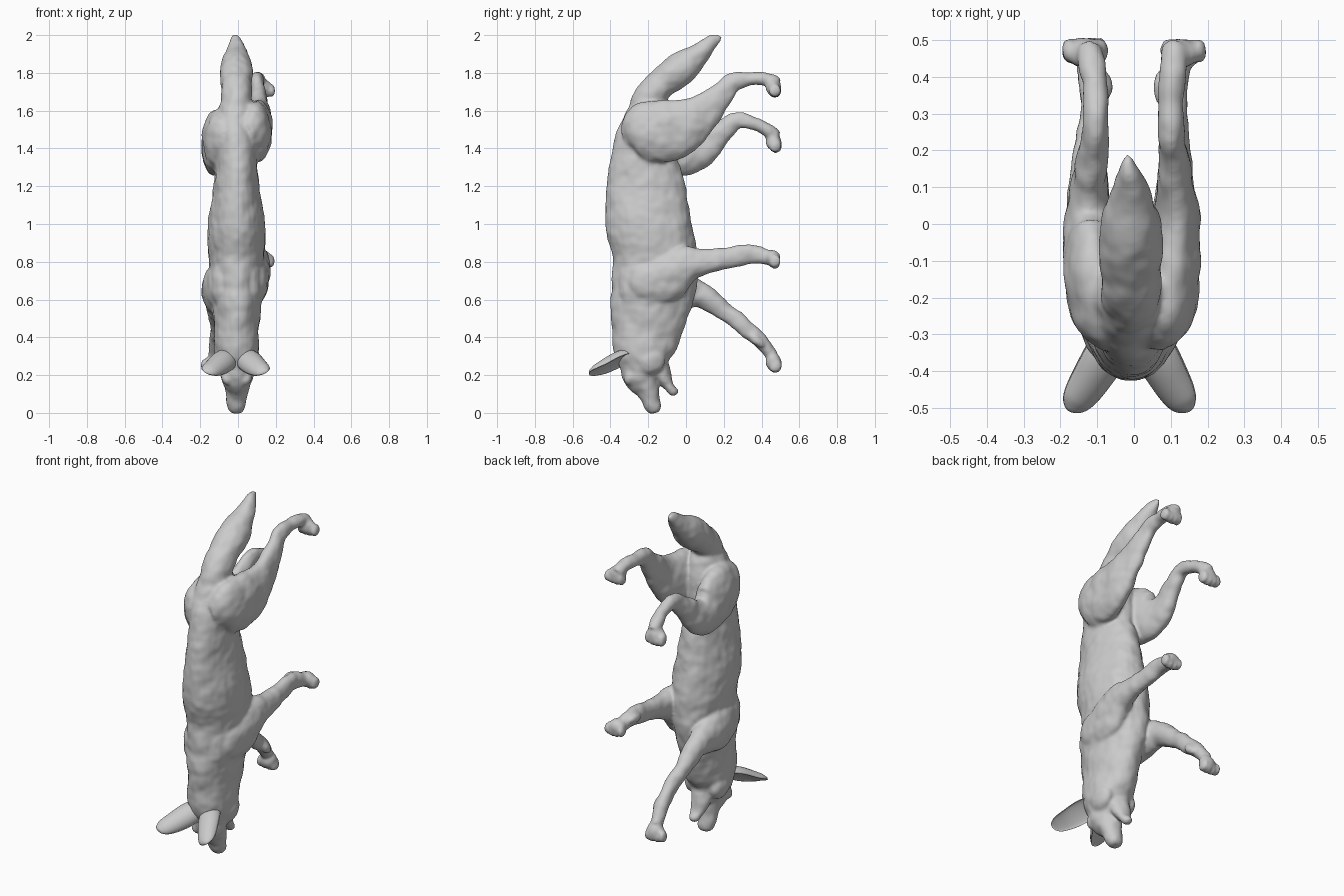
import bpy, bmesh, math
from mathutils import Vector, Matrix

X = Vector((1, 0, 0))


def spline(a, b, c, d, t):
    return 0.5 * (2 * b + (c - a) * t + (2 * a - 5 * b + 4 * c - d) * t * t
                  + (3 * b - a - 3 * c + d) * t ** 3)


def loft(bm, rows, sides=28, steps=6, cup=1.0, roll=0.0):
    """Smooth tube through rows of (x, y, z, half width, half depth)."""
    pts = []
    for i in range(len(rows) - 1):
        q = [rows[max(i - 1, 0)], rows[i], rows[i + 1], rows[min(i + 2, len(rows) - 1)]]
        for k in range(steps):
            pts.append([spline(*v, k / steps) for v in zip(*q)])
    pts.append(list(rows[-1]))
    rings = []
    for i, p in enumerate(pts):
        a, b = pts[max(i - 1, 0)], pts[min(i + 1, len(pts) - 1)]
        t = (Vector(b[:3]) - Vector(a[:3])).normalized()
        s = (X - t * t.dot(X)).normalized()
        n = t.cross(s)
        s, n = s * math.cos(roll) + n * math.sin(roll), n * math.cos(roll) - s * math.sin(roll)
        ring = []
        for j in range(sides):
            w = 2 * math.pi * j / sides
            d = math.sin(w) * max(p[4], 0.002)
            if d < 0:
                d *= cup
            ring.append(bm.verts.new(Vector(p[:3]) + s * math.cos(w) * max(p[3], 0.002) + n * d))
        rings.append(ring)
    for r, q in zip(rings, rings[1:]):
        for j in range(sides):
            k = (j + 1) % sides
            bm.faces.new((r[j], r[k], q[k], q[j]))
    bm.faces.new(rings[0])
    bm.faces.new(rings[-1])


def blob(bm, loc, size, tilt=0):
    m = Matrix.Translation(loc) @ Matrix.Rotation(tilt, 4, 'X') @ Matrix.Diagonal((*size, 1))
    bmesh.ops.create_uvsphere(bm, u_segments=20, v_segments=12, radius=1, matrix=m)


def finish(bm, name):
    bmesh.ops.recalc_face_normals(bm, faces=bm.faces)
    for f in bm.faces:
        f.smooth = True
    me = bpy.data.meshes.new(name)
    bm.to_mesh(me)
    bm.free()
    ob = bpy.data.objects.new(name, me)
    bpy.context.collection.objects.link(ob)
    return ob


bm = bmesh.new()

# torso and neck: z, back edge y, belly edge y, half width
torso = [(1.68, -.24, -.13, .04), (1.63, -.292, -.08, .09), (1.5, -.355, -.05, .11),
         (1.35, -.40, -.05, .11), (1.2, -.424, -.005, .12), (1.0, -.425, .03, .15),
         (.85, -.387, .055, .15), (.7, -.394, .06, .135), (.55, -.401, .015, .127),
         (.42, -.394, -.025, .118), (.33, -.387, -.065, .118), (.26, -.36, -.10, .105),
         (.19, -.33, -.14, .082), (.155, -.295, -.18, .045)]
loft(bm, [(-.008, (b + f) / 2, z, w, (f - b) / 2) for z, b, f, w in torso])

# muzzle, lower jaw, nose
loft(bm, [(-.008, -.24, .30, .09, .10), (-.008, -.238, .20, .09, .10), (-.008, -.208, .125, .062, .066),
          (-.008, -.183, .06, .05, .047), (-.008, -.165, .015, .04, .037), (-.008, -.158, -.004, .018, .018)])
loft(bm, [(-.008, -.17, .28, .08, .07), (-.008, -.123, .20, .057, .047), (-.008, -.09, .145, .04, .028),
          (-.008, -.064, .11, .03, .025), (-.008, -.055, .098, .014, .014)])
blob(bm, (-.008, -.178, .014), (.026, .024, .018))

# tail
loft(bm, [(-.008, -.23, 1.55, .075, .09), (-.008, -.19, 1.665, .08, .09), (-.008, -.135, 1.74, .085, .08),
          (-.008, -.025, 1.825, .084, .088), (-.01, .065, 1.9, .062, .058), (-.012, .125, 1.955, .036, .038),
          (-.015, .168, 1.988, .016, .024), (-.015, .177, 1.999, .008, .012)])

# legs: x, y, z, half width, half depth
hind_right = [(.05, -.33, 1.47, .03, .06), (.08, -.25, 1.49, .078, .145), (.10, -.13, 1.49, .08, .165),
              (.11, -.03, 1.515, .072, .152), (.115, .07, 1.575, .054, .11), (.108, .18, 1.675, .042, .066),
              (.10, .25, 1.748, .036, .052), (.10, .35, 1.77, .034, .032),
              (.108, .44, 1.762, .036, .036), (.115, .48, 1.74, .034, .034)]
hind_left = [(-.06, -.33, 1.44, .03, .06), (-.09, -.25, 1.45, .078, .14), (-.11, -.13, 1.435, .08, .17),
             (-.12, -.03, 1.385, .072, .135), (-.125, .07, 1.39, .054, .098), (-.113, .18, 1.48, .042, .062),
             (-.105, .265, 1.545, .036, .048), (-.105, .35, 1.535, .034, .036),
             (-.113, .43, 1.497, .036, .036), (-.12, .475, 1.46, .034, .034)]
front_right = [(.05, -.34, .68, .03, .05), (.075, -.25, .685, .072, .11), (.09, -.12, .715, .077, .135),
               (.105, 0, .785, .064, .1), (.112, .1, .80, .052, .067), (.113, .2, .817, .042, .057),
               (.108, .33, .838, .036, .053), (.115, .42, .825, .036, .04), (.125, .48, .82, .034, .034)]
front_left = [(-.06, -.34, .68, .03, .05), (-.09, -.25, .675, .072, .11), (-.11, -.12, .655, .08, .13),
              (-.122, 0, .64, .066, .095), (-.125, .09, .622, .054, .066), (-.12, .2, .54, .042, .05),
              (-.11, .31, .455, .036, .045), (-.115, .40, .375, .036, .037), (-.128, .455, .305, .033, .034)]
for leg in (hind_right, hind_left, front_right, front_left):
    loft(bm, leg)

# paws with four toes each
for side, z in ((1, 1.725), (-1, 1.435), (1, .82), (-1, .27)):
    blob(bm, (side * .125, .462, z), (.052, .042, .045))
    for i in range(4):
        blob(bm, (side * (.09 + .029 * i), .471, z - .027 + .006 * abs(i - 1.5)), (.019, .033, .036))

# dew claws on the front legs
blob(bm, (.074, .37, .85), (.018, .05, .024))
blob(bm, (-.078, .375, .385), (.018, .05, .024), -.8)

# cheeks, brows, shoulder blades
for s in (-1, 1):
    blob(bm, (s * .075 - .008, -.19, .28), (.045, .08, .08))
    blob(bm, (s * .048 - .008, -.29, .195), (.035, .035, .05), -.5)
    blob(bm, (s * .08 - .008, -.2, .68), (.065, .16, .17))

body = finish(bm, "body")
rm = body.modifiers.new("fuse", 'REMESH')
rm.mode = 'VOXEL'
rm.voxel_size = .009
rm.use_smooth_shade = True
sm = body.modifiers.new("soften", 'SMOOTH')
sm.factor = .5
sm.iterations = 7

# gentle muscle and fur unevenness
tex = bpy.data.textures.new("muscle", 'CLOUDS')
tex.noise_scale = .09
tex.noise_depth = 1
dp = body.modifiers.new("muscle", 'DISPLACE')
dp.texture = tex
dp.texture_coords = 'LOCAL'
dp.strength = .016
dp.mid_level = .48

# cupped ears, hollow side turned outward and forward
for s, name in ((1, "right_ear"), (-1, "left_ear")):
    bm = bmesh.new()
    loft(bm, [(s * .03 - .008, -.27, .30, .05, .05), (s * .068 - .008, -.345, .27, .066, .058),
              (s * .11 - .01, -.42, .236, .06, .052), (s * .14 - .012, -.475, .219, .048, .036),
              (s * .154 - .012, -.502, .213, .028, .019), (s * .158 - .012, -.51, .21, .006, .004)],
         cup=-.2, roll=s * .4)
    finish(bm, name)
